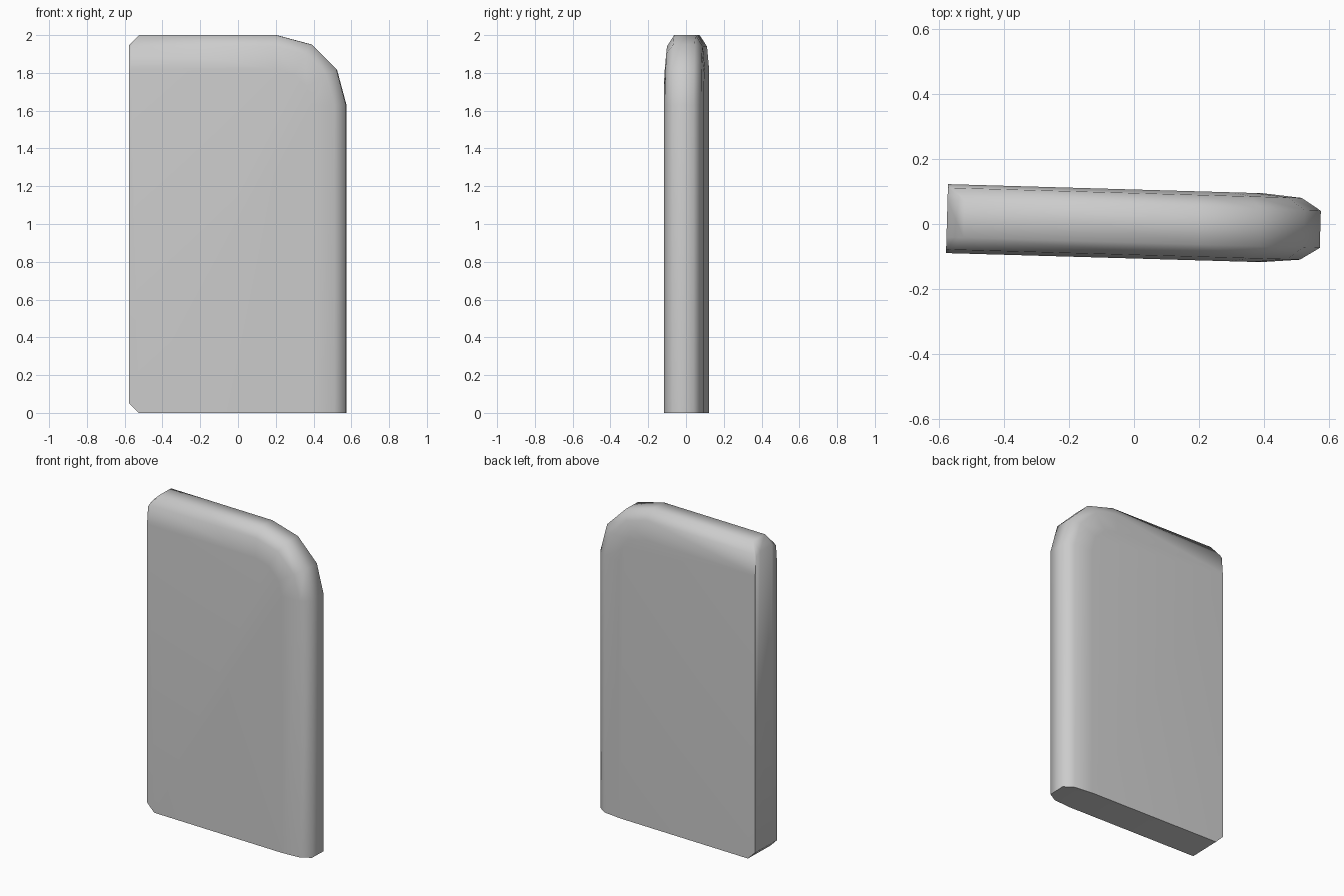
import bpy, bmesh, math
from mathutils import Matrix

if "Cube" in bpy.data.objects:
    bpy.data.objects.remove(bpy.data.objects["Cube"])

LEFT, CUT = -0.575, 0.052      # hinge-side edge and its corner chamfer
CX, CZ, R = 0.203, 1.63, 0.37  # centre and radius of the rounded top corner


def outline(inset):
    """Front outline of the slab, pulled in along the top and right only."""
    r = R - inset
    cut = max(CUT - inset, 0.012)
    pts = [(LEFT, CUT), (LEFT + CUT, 0), (CX + r, 0)]
    for i in range(4):
        a = math.radians(30 * i)
        pts.append((CX + r * math.cos(a), CZ + r * math.sin(a)))
    pts += [(LEFT + cut, CZ + r), (LEFT, CZ + r - cut)]
    return pts


# slab built from stacked outlines, giving rounded top and right edges
bm = bmesh.new()
half = [(0.106, 0.18), (0.095, 0.06), (0.057, 0.0)]
layers = [(-y, s) for y, s in half] + [(y, s) for y, s in reversed(half)]
loops = [[bm.verts.new((x, y, z)) for x, z in outline(s)] for y, s in layers]
for a, b in zip(loops, loops[1:]):
    n = len(a)
    for i in range(n):
        j = (i + 1) % n
        bm.faces.new((a[i], a[j], b[j], b[i]))
bm.faces.new(loops[0])
bm.faces.new(loops[-1])
bmesh.ops.recalc_face_normals(bm, faces=bm.faces)

# slight turn about the vertical axis
bm.transform(Matrix.Rotation(math.radians(-1.65), 4, 'Z'))

mesh = bpy.data.meshes.new("rounded_panel")
bm.to_mesh(mesh)
bm.free()
panel = bpy.data.objects.new("rounded_panel", mesh)
bpy.context.collection.objects.link(panel)
bpy.context.view_layer.objects.active = panel
panel.select_set(True)
bpy.ops.object.shade_smooth_by_angle(angle=math.radians(65))
